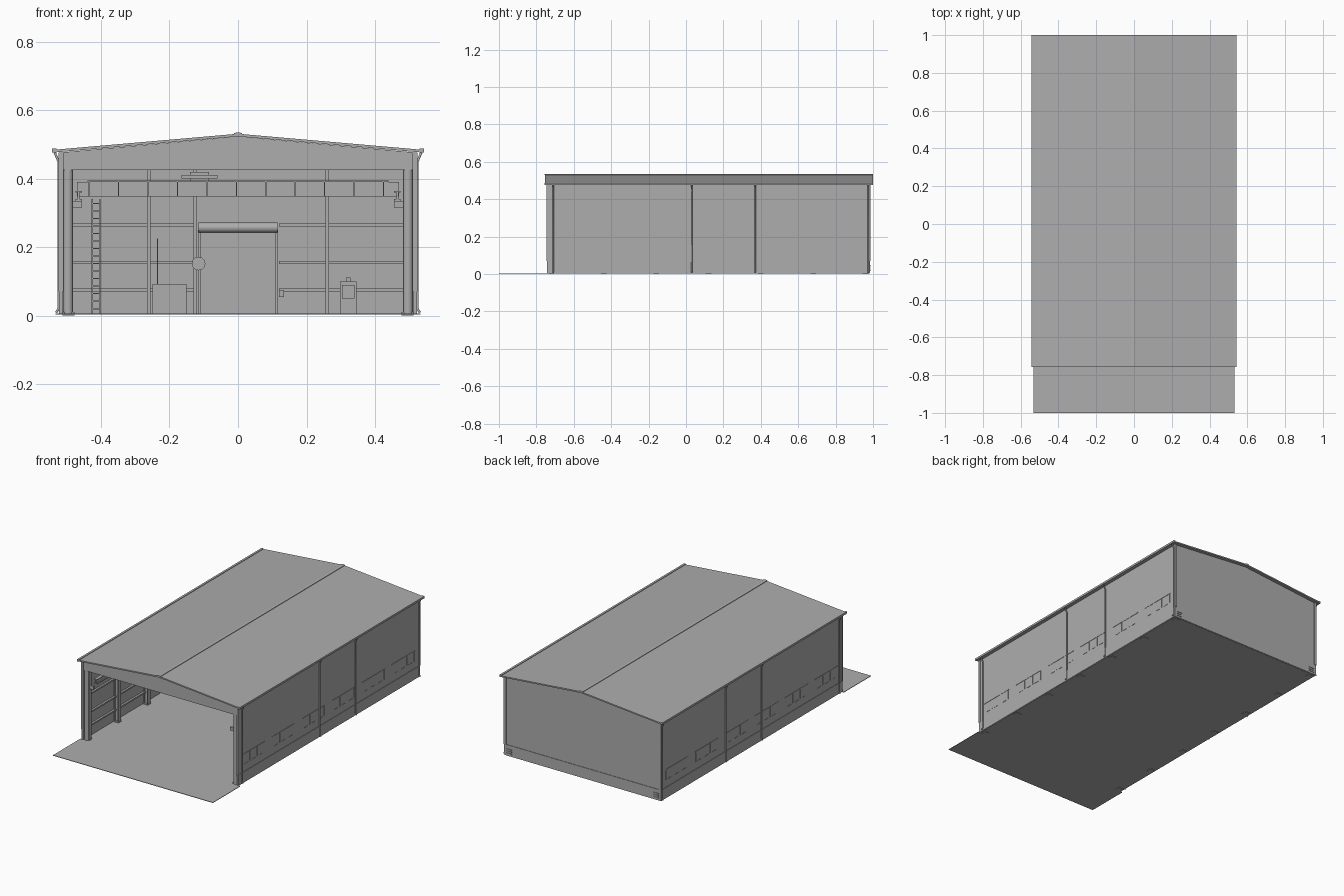
import bpy
import bmesh
from mathutils import Vector

default_cube = bpy.data.objects.get("Cube")
if default_cube:
    bpy.data.objects.remove(default_cube, do_unlink=True)

# Single grey paint
grey = bpy.data.materials.new("warm_grey")
grey.use_nodes = True
grey.diffuse_color = (0.42, 0.42, 0.42, 1)
grey.node_tree.nodes["Principled BSDF"].inputs["Base Color"].default_value = grey.diffuse_color

FRONT, BACK = -0.74, 0.98
WALL, EAVE, RIDGE = 0.52, 0.476, 0.523
FLOOR, OPENING, PLINTH = 0.006, 0.425, 0.07
INNER_BACK = BACK - 0.01
SIDES = (-1, 1)


def finish(name, bm, smooth=False):
    bmesh.ops.recalc_face_normals(bm, faces=bm.faces)
    mesh = bpy.data.meshes.new(name)
    bm.to_mesh(mesh)
    bm.free()
    mesh.materials.append(grey)
    obj = bpy.data.objects.new(name, mesh)
    bpy.context.collection.objects.link(obj)
    if smooth:
        bpy.ops.object.select_all(action="DESELECT")
        obj.select_set(True)
        bpy.context.view_layer.objects.active = obj
        bpy.ops.object.shade_smooth_by_angle()
    return obj


def add_box(bm, x, y, z):
    """Add a box given as three (low, high) ranges."""
    ranges = (x, y, z)
    verts = bmesh.ops.create_cube(bm, size=1)["verts"]
    for v in verts:
        v.co = Vector([(r[0] + r[1]) / 2 + c * abs(r[1] - r[0]) for c, r in zip(v.co, ranges)])


def boxes(name, items):
    bm = bmesh.new()
    for item in items:
        add_box(bm, *item)
    return finish(name, bm)


def around(c, width):
    return (c - width / 2, c + width / 2)


def mirrored(lo, hi):
    return [(s * lo, s * hi) for s in SIDES]


def extrude_profile(name, points, y0, y1):
    """Extrude an x-z outline along y."""
    bm = bmesh.new()
    face = bm.faces.new([bm.verts.new((x, y0, z)) for x, z in points])
    out = bmesh.ops.extrude_face_region(bm, geom=[face])["geom"]
    moved = [g for g in out if isinstance(g, bmesh.types.BMVert)]
    bmesh.ops.translate(bm, verts=moved, vec=(0, y1 - y0, 0))
    return finish(name, bm)


def rod(name, paths, radius, sides=4):
    """Round bars along polylines."""
    curve = bpy.data.curves.new(name, "CURVE")
    curve.dimensions = "3D"
    curve.bevel_depth = radius
    curve.bevel_resolution = sides // 4
    curve.use_fill_caps = True
    curve.materials.append(grey)
    for path in paths:
        spline = curve.splines.new("POLY")
        spline.points.add(len(path) - 1)
        for p, co in zip(spline.points, path):
            p.co = (*co, 1)
    obj = bpy.data.objects.new(name, curve)
    bpy.context.collection.objects.link(obj)
    return obj


def gable(half, low, drop=0.0):
    slope = (RIDGE - EAVE) / WALL
    top = RIDGE - half * slope - drop
    return [(-half, low), (half, low), (half, top), (0, RIDGE - drop), (-half, top)]


# Floor slab and front apron
boxes("floor_slab", [((-WALL, WALL), (FRONT, BACK), (0.003, FLOOR))])
boxes("apron", [((-0.533, 0.533), (-1, FRONT), (0.003, FLOOR))])

# Roof sheets, ridge cap and trims
t = 0.008
extrude_profile("roof", [(-0.54, EAVE), (0, RIDGE), (0.54, EAVE),
                         (0.54, EAVE + t), (0, RIDGE + t), (-0.54, EAVE + t)], -0.755, 1)
extrude_profile("ridge_cap", [(-0.012, RIDGE + t - 0.002), (0.012, RIDGE + t - 0.002),
                              (0.012, RIDGE + t + 0.002), (0, RIDGE + t + 0.004),
                              (-0.012, RIDGE + t + 0.002)], -0.757, 1)
boxes("gutters", [(x, (-0.757, 1), (EAVE, EAVE + 0.012)) for x in mirrored(0.53, 0.543)])

# Walls with a slightly proud plinth
boxes("side_walls", [(x, (FRONT, BACK), (FLOOR, EAVE)) for x in mirrored(WALL - t, WALL)])
extrude_profile("back_wall", gable(WALL, FLOOR), INNER_BACK, BACK)
extrude_profile("front_gable", gable(WALL - t, OPENING), FRONT, FRONT + t)
boxes("plinth", [(x, (FRONT - 0.003, BACK + 0.003), (FLOOR, PLINTH))
                 for x in mirrored(WALL - t, WALL + 0.003)]
      + [((-WALL, WALL), (BACK, BACK + 0.003), (FLOOR, PLINTH))])
boxes("corner_trims", [(x, around(y, 0.012), (PLINTH, EAVE))
                       for x in mirrored(WALL - 0.01, WALL + 0.004) for y in (FRONT, BACK)])
boxes("base_vents", [(around(s * 0.49, 0.035), (BACK, BACK + 0.006), around(z, 0.006))
                     for s in SIDES for z in (0.02, 0.032, 0.044)])

# Side windows: six groups of three panes
frames = []
for x in mirrored(WALL, WALL + 0.002):
    for group in range(6):
        start = -0.705 + group * 0.285
        span = (start, start + 0.22)
        frames.append((x, span, around(0.175, 0.004)))
        for pane in range(3):
            y = start + 0.005 + pane * 0.07
            frames.append((x, around(y + 0.07, 0.004), (0.115, 0.175)))
            frames.append((x, (y + 0.02, y + 0.05), around(0.114, 0.003)))
boxes("window_frames", frames)

# Downpipes with elbow and shoe
rod("downpipes", [[(s * 0.535, y, EAVE), (s * 0.524, y, 0.45), (s * 0.524, y, 0.02),
                   (s * 0.531, y, 0.009)] for s in SIDES for y in (-0.71, 0.03, 0.37, 0.975)], 0.004)

# Portal frames: I-section columns, base plates and rafters
bays = [FRONT + 0.02 + i * 0.28 for i in range(7)]
columns, plates = [], []
for y in bays:
    for s in SIDES:
        for offset in (0.483, 0.508):
            columns.append((around(s * offset, 0.004), around(y, 0.024), (FLOOR, EAVE - 0.01)))
        columns.append((around(s * 0.495, 0.025), around(y, 0.005), (FLOOR, EAVE - 0.01)))
        plates.append((around(s * 0.495, 0.035), around(y, 0.03), (0, FLOOR + 0.004)))
    profile = gable(0.5, OPENING + 0.02)
    half = [(x, z - 0.03) for x, z in profile[2:]]
    extrude_profile("rafter", half + profile[:1:-1], y - 0.006, y + 0.006)
boxes("columns", columns)
boxes("base_plates", plates)

# Rounded posts beside the front opening
bm = bmesh.new()
for s in SIDES:
    made = bmesh.ops.create_cone(bm, cap_ends=True, segments=16, radius1=0.015,
                                 radius2=0.015, depth=OPENING - FLOOR)
    bmesh.ops.translate(bm, verts=made["verts"], vec=(s * 0.496, FRONT + 0.015, (OPENING + FLOOR) / 2))
finish("front_posts", bm, smooth=True)

# Wall rails and back wall posts
heights = (0.075, 0.155, 0.265)
boxes("side_rails", [(x, (FRONT + 0.02, INNER_BACK), around(z, 0.009))
                     for x in mirrored(0.5, WALL - t) for z in heights])
boxes("back_rails", [(x, (INNER_BACK - 0.012, INNER_BACK), around(z, 0.009))
                     for x in mirrored(0.12, 0.5) for z in heights])
boxes("back_posts", [(around(x, 0.01), (INNER_BACK - 0.025, INNER_BACK), (FLOOR, EAVE))
                     for x in (-0.26, -0.125, 0.26)])

# Overhead crane: runways, brackets, bridge and hoist
boxes("crane_runways", [(x, (FRONT + 0.05, INNER_BACK), z)
                        for x in mirrored(0.455, 0.475) for z in ((0.335, 0.34), (0.36, 0.364))]
      + [(x, (FRONT + 0.05, INNER_BACK), (0.34, 0.36)) for x in mirrored(0.462, 0.468)])
boxes("runway_brackets", [(x, around(y, 0.012), (0.315, 0.335))
                          for x in mirrored(0.455, 0.49) for y in bays])
bridge_y = 0.25
boxes("crane_bridge", [((-0.47, 0.47), around(bridge_y, 0.03), (0.348, 0.39)),
                       ((-0.44, 0.44), around(bridge_y, 0.05), (0.39, 0.394))]
      + [(around(-0.435 + i * 0.086, 0.003), around(bridge_y, 0.045), (0.348, 0.39))
         for i in range(11)])
boxes("hoist", [((-0.165, -0.06), around(bridge_y, 0.06), (0.4, 0.41)),
                ((-0.14, -0.085), around(bridge_y, 0.04), (0.39, 0.42))])

# Roller door on the back wall
boxes("roller_door", [((-0.11, 0.11), (INNER_BACK - 0.008, INNER_BACK), (FLOOR, 0.25))]
      + [(x, (INNER_BACK - 0.015, INNER_BACK), (FLOOR, 0.25)) for x in mirrored(0.108, 0.117)])
rod("door_drum", [[(s * 0.115, INNER_BACK - 0.02, 0.257) for s in SIDES]], 0.015, 16)

# Ladder
ladder_y = INNER_BACK - 0.03
boxes("ladder", [(around(x, 0.004), around(ladder_y, 0.006), (FLOOR, 0.34)) for x in (-0.425, -0.403)]
      + [((-0.425, -0.403), around(ladder_y, 0.004), around(0.02 + i * 0.022, 0.003))
         for i in range(15)])

# Crate, pole, cabinet and door control
boxes("crate", [((-0.25, -0.15), (0.87, 0.94), (FLOOR, 0.093))])
rod("pole", [[(-0.235, 0.93, 0.09), (-0.235, 0.93, 0.225)]], 0.002)
boxes("cabinet", [((0.298, 0.346), (0.9, 0.95), (FLOOR, 0.1)),
                  ((0.304, 0.34), (0.894, 0.9), (0.05, 0.09)),
                  (around(0.322, 0.014), (0.91, 0.94), (0.1, 0.112))])
boxes("door_control", [(around(0.127, 0.016), (0.945, INNER_BACK), (0.055, 0.075))])
rod("wall_reel", [[(-0.115, 0.93, 0.152), (-0.115, 0.955, 0.152)]], 0.02, 16)
